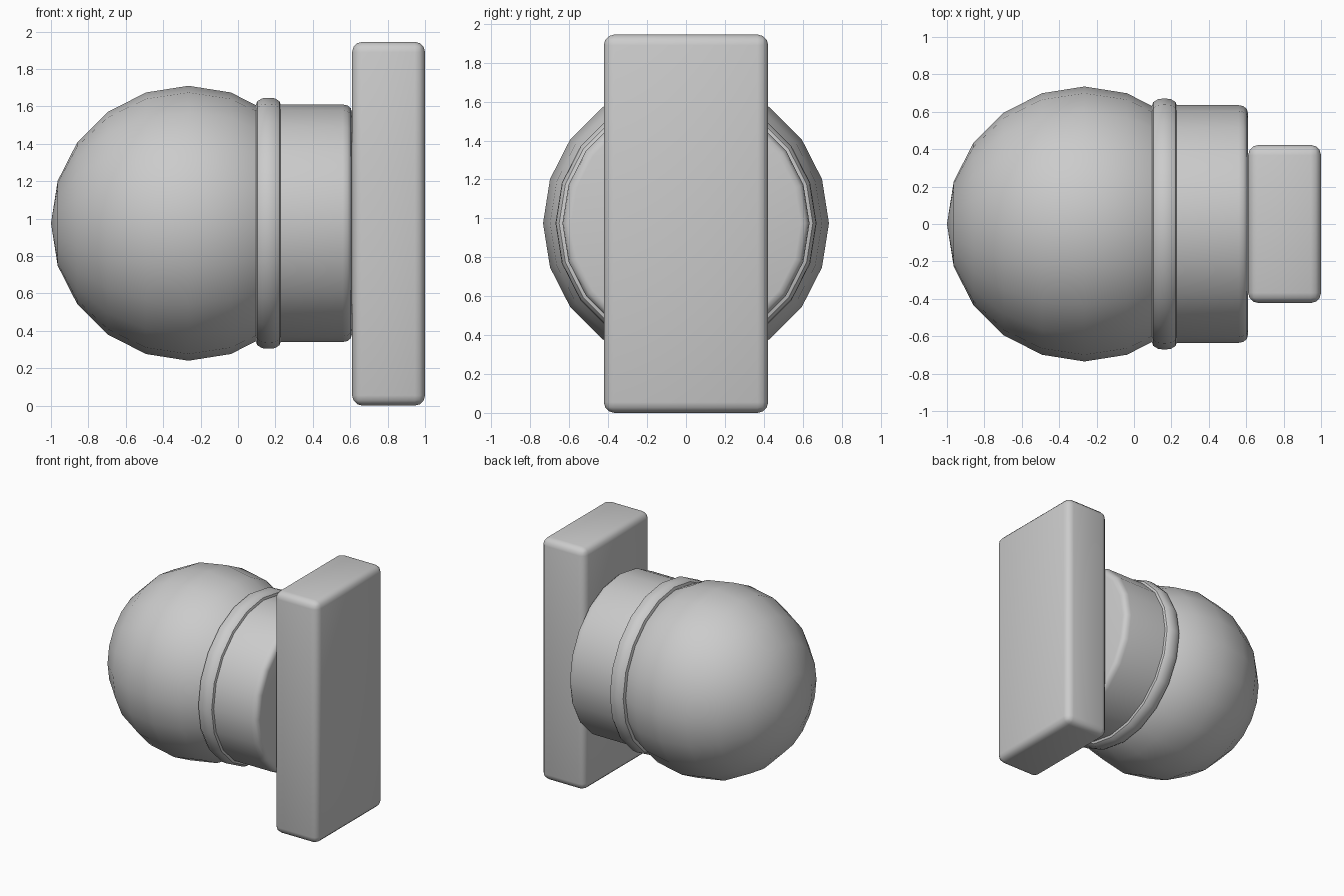
import bpy
import bmesh
from math import pi, radians
from mathutils import Matrix

cube = bpy.data.objects.get("Cube")
if cube:
    bpy.data.objects.remove(cube, do_unlink=True)

AXIS_Z = 0.975   # height of the knob's axis
SIDES = 20

grey = bpy.data.materials.new("light grey")
grey.use_nodes = True
grey.diffuse_color = (0.6, 0.6, 0.6, 1)
grey.node_tree.nodes["Principled BSDF"].inputs["Base Color"].default_value = (0.6, 0.6, 0.6, 1)


def finish(name, bm, angle=35):
    """Turn a bmesh into a smooth-shaded object."""
    bmesh.ops.recalc_face_normals(bm, faces=bm.faces)
    mesh = bpy.data.meshes.new(name)
    bm.to_mesh(mesh)
    bm.free()
    mesh.materials.append(grey)
    obj = bpy.data.objects.new(name, mesh)
    bpy.context.collection.objects.link(obj)
    bpy.ops.object.select_all(action="DESELECT")
    obj.select_set(True)
    bpy.context.view_layer.objects.active = obj
    bpy.ops.object.shade_smooth_by_angle(angle=radians(angle))
    return obj


def lathe(name, profile):
    """Revolve (x, radius) points about the knob's axis."""
    bm = bmesh.new()
    verts = [bm.verts.new((x, 0, r + AXIS_Z)) for x, r in profile]
    edges = [bm.edges.new(pair) for pair in zip(verts, verts[1:])]
    bmesh.ops.spin(bm, geom=verts + edges, cent=(0, 0, AXIS_Z), axis=(1, 0, 0),
                   angle=2 * pi, steps=SIDES)
    bmesh.ops.remove_doubles(bm, verts=bm.verts, dist=0.0005)
    return finish(name, bm)


# Round knob with its poles along the axis
bm = bmesh.new()
bmesh.ops.create_uvsphere(
    bm, u_segments=SIDES, v_segments=10, radius=0.735,
    matrix=Matrix.Translation((-0.265, 0, AXIS_Z)) @ Matrix.Rotation(pi / 2, 4, "Y"))
finish("knob", bm)

# Collar behind the knob, with a rounded rim
lathe("collar", [(0.12, 0), (0.12, 0.635), (0.56, 0.635), (0.585, 0.63),
                 (0.603, 0.615), (0.61, 0.59), (0.61, 0)])

# Rounded band where knob and collar meet
lathe("band", [(0.095, 0.56), (0.095, 0.63), (0.103, 0.652), (0.13, 0.668), (0.163, 0.671),
               (0.197, 0.668), (0.222, 0.652), (0.23, 0.63), (0.23, 0.56), (0.095, 0.56)])

# Mounting plate with rounded edges
bm = bmesh.new()
bmesh.ops.create_cube(bm, size=1, matrix=Matrix.Translation((0.805, 0, 0.9725))
                      @ Matrix.Diagonal((0.39, 0.845, 1.945, 1)))
bmesh.ops.bevel(bm, geom=bm.edges[:], offset=0.055, segments=3, profile=0.5, affect="EDGES")
finish("mounting_plate", bm)
